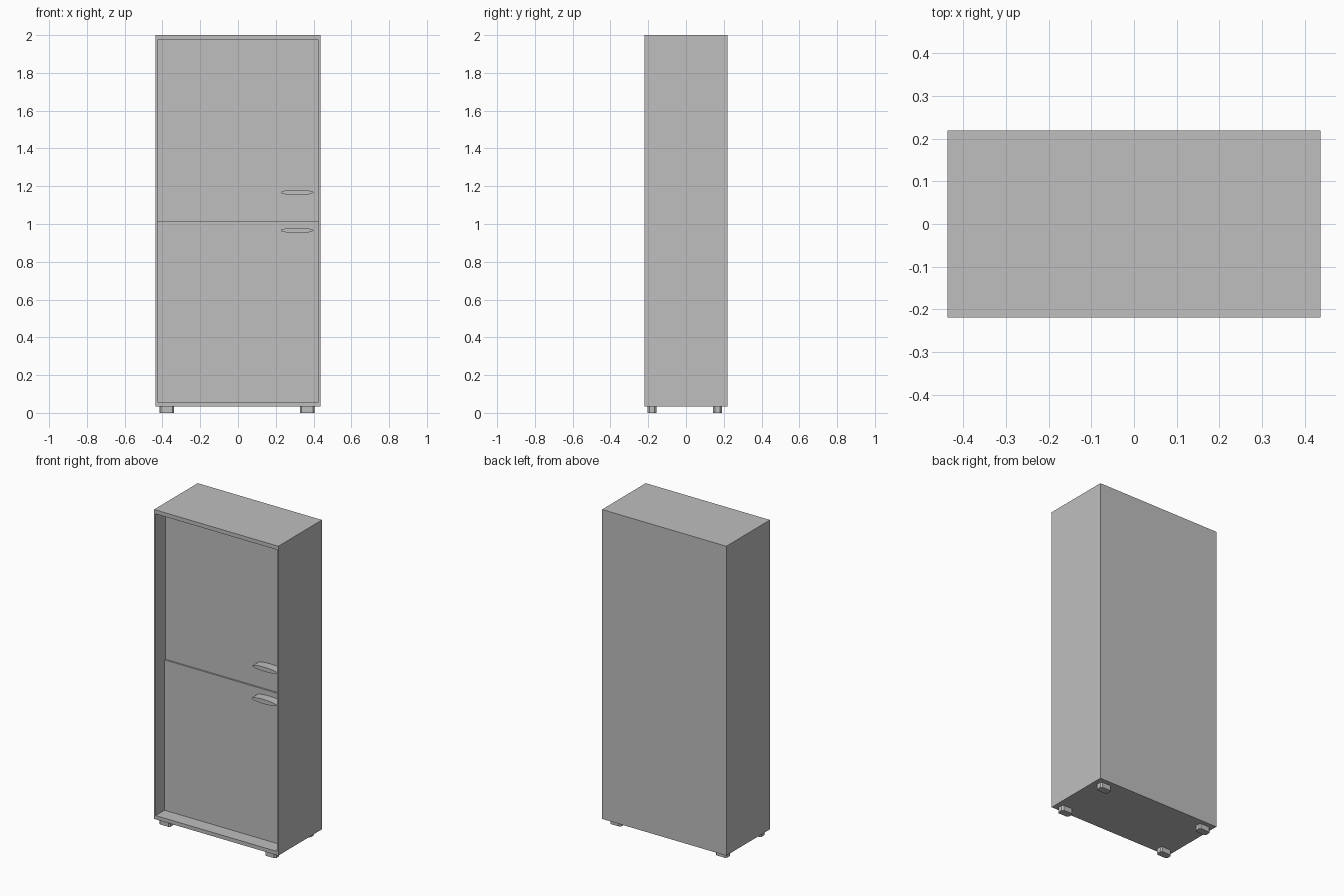
import bpy, bmesh, math
from mathutils import Vector

cube = bpy.data.objects.get("Cube")
if cube:
    bpy.data.objects.remove(cube, do_unlink=True)

grey = bpy.data.materials.new("plain_grey")
grey.use_nodes = True
grey.diffuse_color = (0.52, 0.52, 0.52, 1)
grey.node_tree.nodes["Principled BSDF"].inputs["Base Color"].default_value = (0.52, 0.52, 0.52, 1)


def finish(bm, name):
    bmesh.ops.recalc_face_normals(bm, faces=bm.faces)
    mesh = bpy.data.meshes.new(name)
    bm.to_mesh(mesh)
    bm.free()
    mesh.materials.append(grey)
    obj = bpy.data.objects.new(name, mesh)
    bpy.context.collection.objects.link(obj)
    return obj


def box_mesh(low, high):
    bm = bmesh.new()
    bmesh.ops.create_cube(bm, size=1)
    low, high = Vector(low), Vector(high)
    for v in bm.verts:
        v.co = (low + high) / 2 + v.co * (high - low)
    return bm


W, D, BASE, TOP = 0.437, 0.219, 0.033, 2.0
OPEN_X, OPEN_LOW, OPEN_HIGH = 0.426, 0.057, 1.975
SEAM = 1.013
UPPER_Y, LOWER_Y = -0.12, -0.13

# Cabinet body: a box whose front face is inset and pushed back
bm = box_mesh((-W, -D, BASE), (W, D, TOP))
front = min(bm.faces, key=lambda f: f.calc_center_median().y)
bmesh.ops.inset_region(bm, faces=[front], thickness=0.01)
for v in front.verts:
    v.co.x = math.copysign(OPEN_X, v.co.x)
    v.co.z = OPEN_LOW if v.co.z < 1 else OPEN_HIGH
recess = bmesh.ops.extrude_discrete_faces(bm, faces=[front])["faces"][0]
for v in recess.verts:
    v.co.y = -0.10
finish(bm, "cabinet_body")

# Two doors set into the opening, the lower one slightly proud
finish(box_mesh((-OPEN_X, UPPER_Y, SEAM), (OPEN_X, -0.10, OPEN_HIGH)), "upper_door")
finish(box_mesh((-OPEN_X, LOWER_Y, OPEN_LOW), (OPEN_X, -0.10, SEAM)), "lower_door")


# Lens-shaped handles standing out from the doors
def handle(name, z, door_y):
    bm = bmesh.new()
    count = 24
    ring = []
    for i in range(count):
        a = math.tau * i / count
        ring.append(bm.verts.new((0.313 + 0.087 * math.cos(a), door_y + 0.005, z + 0.014 * math.sin(a))))
    face = bm.faces.new(ring)
    new = bmesh.ops.extrude_face_region(bm, geom=[face])["geom"]
    bmesh.ops.translate(bm, vec=(0, -0.062, 0), verts=[g for g in new if isinstance(g, bmesh.types.BMVert)])
    obj = finish(bm, name)
    bpy.ops.object.select_all(action='DESELECT')
    obj.select_set(True)
    bpy.context.view_layer.objects.active = obj
    bpy.ops.object.shade_smooth_by_angle(angle=math.radians(40))


handle("upper_handle", 1.167, UPPER_Y)
handle("lower_handle", 0.966, LOWER_Y)

# Four short feet with chamfered corners
for side, x in (("right", -0.377), ("left", 0.367)):
    for end, y in (("front", -0.18), ("back", 0.167)):
        bm = box_mesh((x - 0.039, y - 0.023, 0), (x + 0.039, y + 0.023, BASE))
        upright = [e for e in bm.edges if abs(e.verts[0].co.z - e.verts[1].co.z) > 0.01]
        bmesh.ops.bevel(bm, geom=upright, offset=0.009, segments=1, affect='EDGES')
        finish(bm, f"{end}_{side}_foot")
